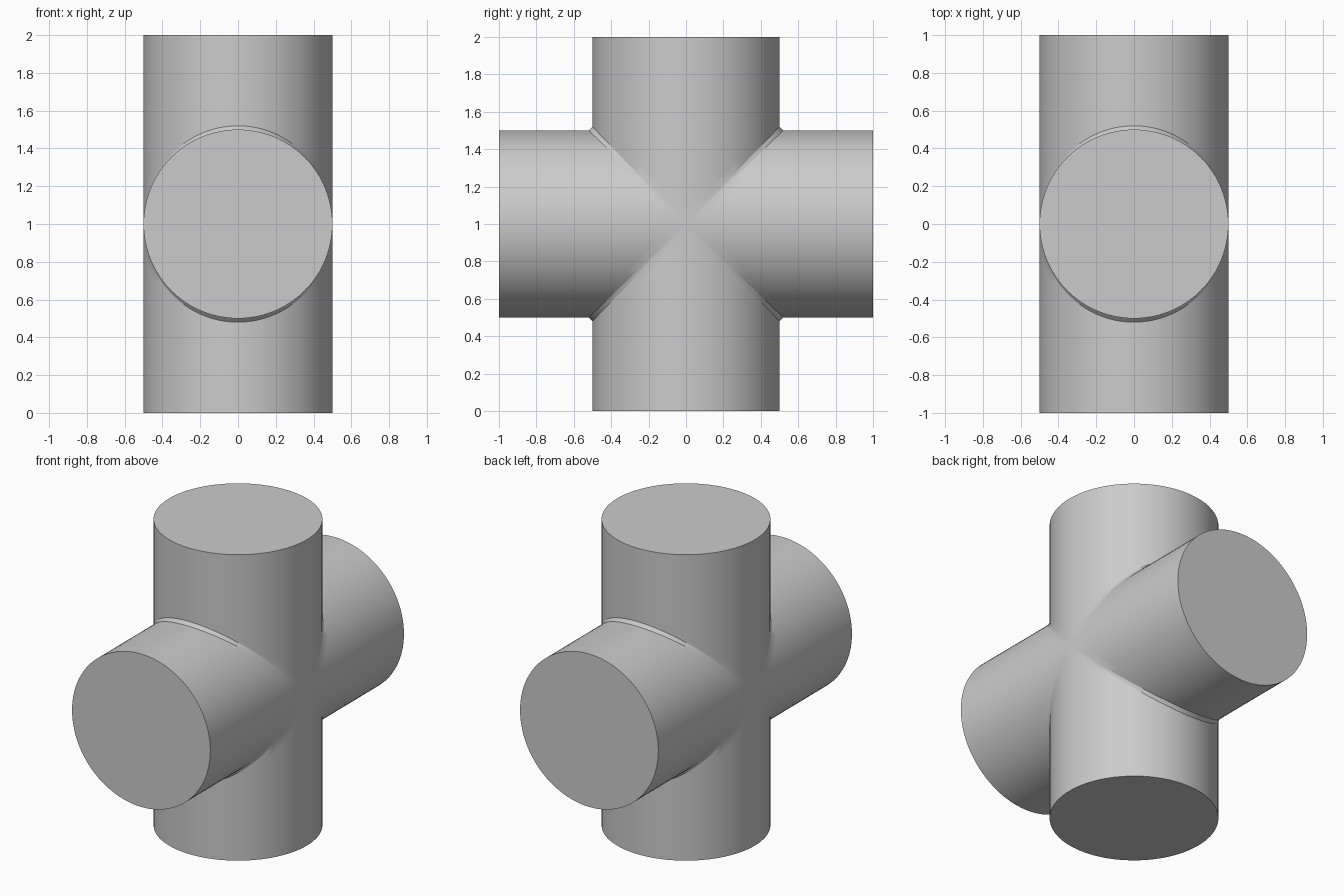
import bpy
import bmesh
import math
from mathutils import Matrix, Vector

cube = bpy.data.objects.get("Cube")
if cube:
    bpy.data.objects.remove(cube, do_unlink=True)

RADIUS, HALF, SEGMENTS, FILLET = 0.5, 1.0, 96, 0.02

# Plain grey material
grey = bpy.data.materials.new("plain grey")
grey.use_nodes = True
colour = (0.6, 0.6, 0.6, 1)
grey.diffuse_color = colour
grey.node_tree.nodes["Principled BSDF"].inputs["Base Color"].default_value = colour


def seam_height(sine):
    """Height above the centre where an arm leaves the crossing."""
    return (RADIUS + FILLET) * abs(sine)


def strip(bm, lower, upper, closed):
    """Join two rows of vertices with quads."""
    count = len(lower)
    for i in range(count if closed else count - 1):
        j = (i + 1) % count
        bm.faces.new((lower[i], lower[j], upper[j], upper[i]))


def add_arm(bm, turn):
    angles = [math.tau * i / SEGMENTS for i in range(SEGMENTS)]

    # Round arm, mitred at the crossing and flat at its end
    rings = []
    for part in (0, 0.08, 0.3, 1):
        ring = []
        for a in angles:
            low = seam_height(math.sin(a))
            point = Vector((RADIUS * math.cos(a), RADIUS * math.sin(a),
                            low + (HALF - low) * part))
            ring.append(bm.verts.new(turn @ point))
        rings.append(ring)
    for lower, upper in zip(rings, rings[1:]):
        strip(bm, lower, upper, True)
    bm.faces.new(rings[-1])

    # Narrow weld between this arm and the next
    edges = ([], [])
    for i in range(SEGMENTS // 2 + 1):
        a = math.pi * i / (SEGMENTS // 2)
        x, s, h = RADIUS * math.cos(a), RADIUS * math.sin(a), seam_height(math.sin(a))
        edges[0].append(bm.verts.new(turn @ Vector((x, s, h))))
        edges[1].append(bm.verts.new(turn @ Vector((x, h, s))))
    strip(bm, edges[0], edges[1], False)


# Four equal arms around the side-to-side axis
bm = bmesh.new()
for quarter in range(4):
    add_arm(bm, Matrix.Rotation(quarter * math.pi / 2, 3, "X"))
bmesh.ops.remove_doubles(bm, verts=bm.verts, dist=0.0002)
bmesh.ops.recalc_face_normals(bm, faces=bm.faces)
bmesh.ops.translate(bm, verts=bm.verts, vec=(0, 0, HALF))

mesh = bpy.data.meshes.new("crossed_pipes")
bm.to_mesh(mesh)
bm.free()
mesh.materials.append(grey)
pipes = bpy.data.objects.new("crossed_pipes", mesh)
bpy.context.collection.objects.link(pipes)

# Smooth sides with crisp end caps and seams
bpy.ops.object.select_all(action="DESELECT")
pipes.select_set(True)
bpy.context.view_layer.objects.active = pipes
bpy.ops.object.shade_smooth_by_angle(angle=math.radians(20))
